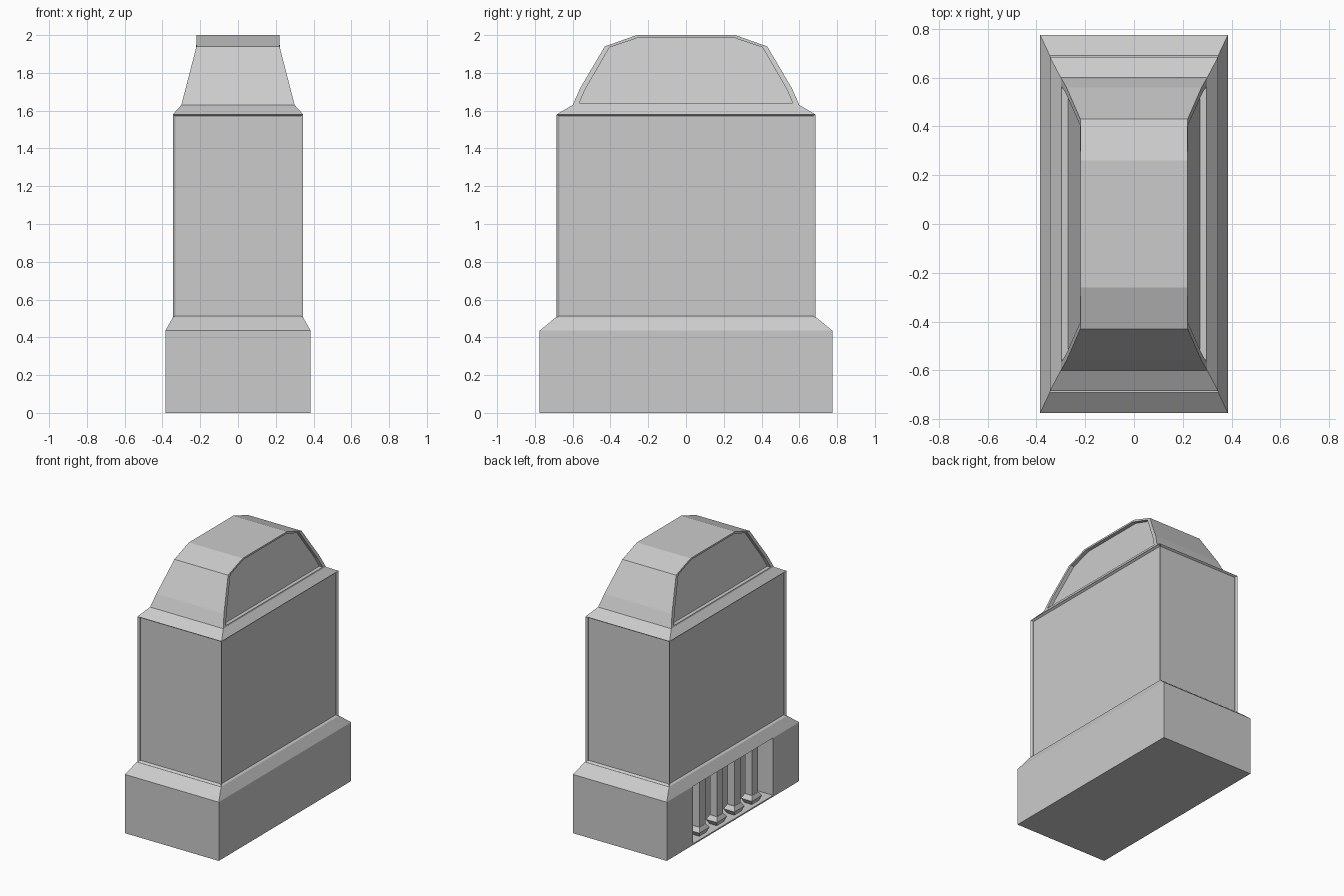
import bpy, bmesh

cube = bpy.data.objects.get("Cube")
if cube:
    bpy.data.objects.remove(cube, do_unlink=True)

stone = bpy.data.materials.new("grey_stone")
stone.use_nodes = True
GREY = (0.6, 0.6, 0.6, 1)
stone.diffuse_color = GREY
stone.node_tree.nodes["Principled BSDF"].inputs["Base Color"].default_value = GREY


def finish(name, bm):
    bmesh.ops.recalc_face_normals(bm, faces=bm.faces)
    mesh = bpy.data.meshes.new(name)
    bm.to_mesh(mesh)
    bm.free()
    mesh.materials.append(stone)
    obj = bpy.data.objects.new(name, mesh)
    bpy.context.collection.objects.link(obj)
    return obj


def bridge(bm, lower, upper):
    n = len(lower)
    for i in range(n):
        j = (i + 1) % n
        bm.faces.new((lower[i], lower[j], upper[j], upper[i]))


def prism(name, loops, panel=0, depth=0):
    """Loft equal-length loops of points, capping both ends; optionally recess the walls."""
    bm = bmesh.new()
    rings = [[bm.verts.new(p) for p in loop] for loop in loops]
    for lower, upper in zip(rings, rings[1:]):
        bridge(bm, lower, upper)
    bm.faces.new(rings[0][::-1])
    bm.faces.new(rings[-1])
    bmesh.ops.recalc_face_normals(bm, faces=bm.faces)
    if panel:
        walls = [f for f in bm.faces if abs(f.normal.z) < 0.5]
        bmesh.ops.inset_individual(bm, faces=walls, thickness=panel, depth=-depth)
    return finish(name, bm)


def rect(hx, hy, z, cx=0, cy=0):
    return [(cx + sx * hx, cy + sy * hy, z)
            for sx, sy in ((-1, -1), (1, -1), (1, 1), (-1, 1))]


# Plinth with an open niche along its -x side
BX, BY, BZ = 0.385, 0.775, 0.435
NICHE, BACK = 0.47, -0.235
outline = [(-BX, -BY), (BX, -BY), (BX, BY), (-BX, BY),
           (-BX, NICHE), (BACK, NICHE), (BACK, -NICHE), (-BX, -NICHE)]
prism("plinth", [[(x, y, z) for x, y in outline] for z in (0, BZ)])
prism("niche_floor", [rect((BX + BACK) / 2, NICHE, z, (BACK - BX) / 2) for z in (0, 0.01)])

# Niche bars with flared feet
for i in range(4):
    y = (i - 1.5) * 0.205
    prism(f"niche_bar_{i + 1}", [rect(0.028, 0.035, z, -0.322, y) for z in (0.07, BZ)])
    prism(f"niche_bar_foot_{i + 1}", [rect(0.03, 0.04, 0.01, -0.322, y),
                                      rect(0.045, 0.06, 0.045, -0.322, y),
                                      rect(0.03, 0.037, 0.075, -0.322, y)])

# Sloped ledge, panelled body and cornice
prism("plinth_slope", [rect(BX, BY, BZ), rect(0.345, 0.69, 0.505)])
prism("panelled_body", [rect(0.345, 0.685, 0.505), rect(0.345, 0.685, 1.58)], 0.013, 0.015)
prism("cornice", [rect(0.345, 0.685, 1.58), rect(0.30, 0.60, 1.63)])


# Faceted crown with a recessed panel on each long side
def half_width(z):
    return max(0.22, 0.30 - (z - 1.63) * 0.08 / 0.31)


def arch(points):
    return points + [(-y, z) for y, z in reversed(points)]


edge = arch([(0.60, 1.63), (0.56, 1.72), (0.43, 1.94), (0.26, 2.0)])
inner = arch([(0.565, 1.64), (0.535, 1.71), (0.405, 1.935), (0.25, 1.987)])

bm = bmesh.new()
sides = []
for s in (-1, 1):
    def ring(points, sink):
        return [bm.verts.new((s * (half_width(z) - sink), y, z)) for y, z in points]
    outer, rim, floor = ring(edge, 0), ring(inner, 0), ring(inner, 0.027)
    bridge(bm, outer, rim)
    bridge(bm, rim, floor)
    bm.faces.new(floor)
    sides.append(outer)
bridge(bm, *sides)
finish("crown", bm)
